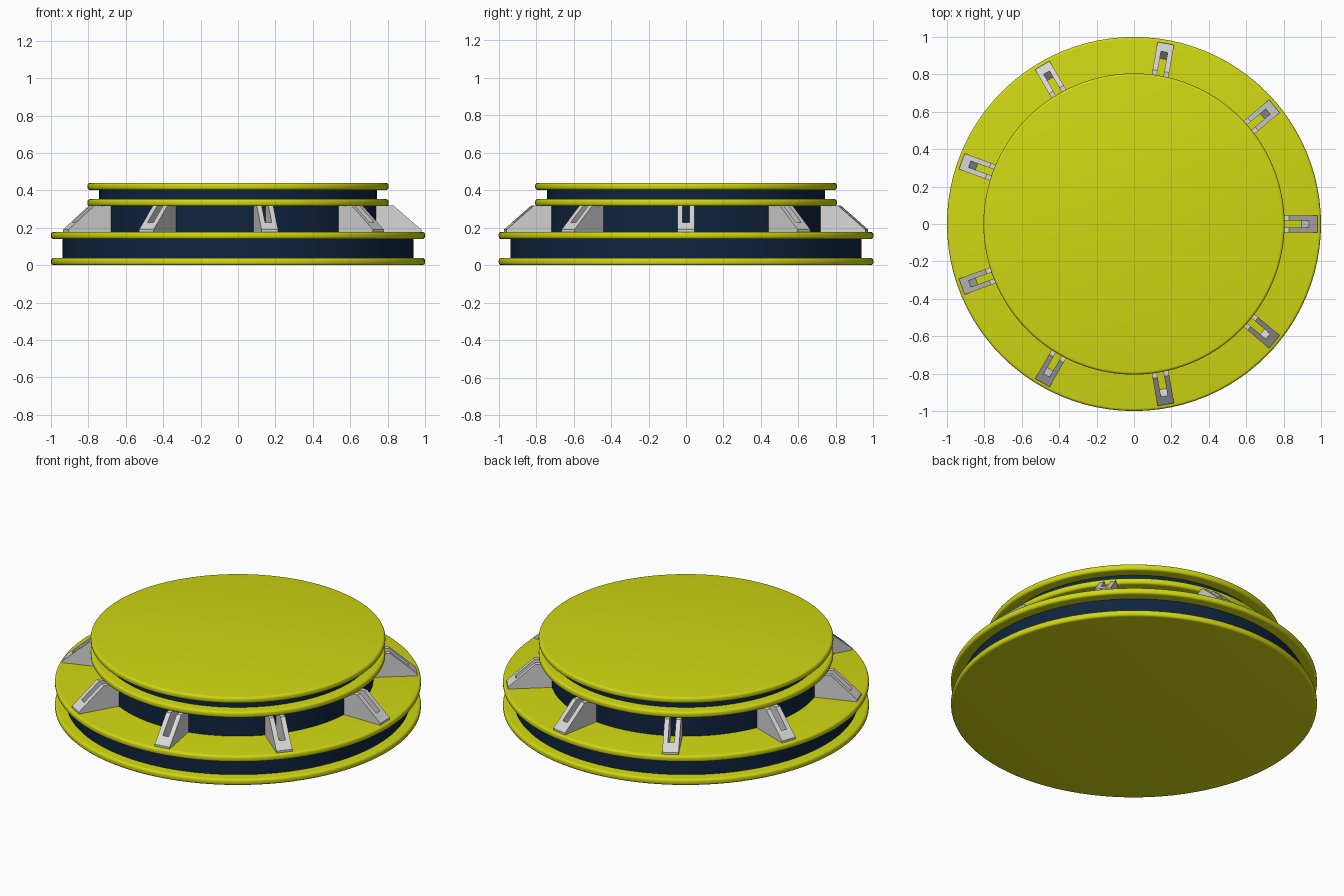
import bpy, bmesh, math
from mathutils import Matrix

cube = bpy.data.objects.get("Cube")
if cube:
    bpy.data.objects.remove(cube, do_unlink=True)


def material(name, rgb):
    m = bpy.data.materials.new(name)
    m.use_nodes = True
    m.diffuse_color = (*rgb, 1)
    m.node_tree.nodes["Principled BSDF"].inputs["Base Color"].default_value = (*rgb, 1)
    return m


yellow = material("acid yellow", (0.63, 0.68, 0.006))
navy = material("dark navy", (0.005, 0.018, 0.05))
grey = material("light grey", (0.68, 0.68, 0.68))


def drum(name, radius, z0, z1, mat, rounding=0):
    """Upright cylinder between two heights, with an optional rounded rim."""
    bpy.ops.mesh.primitive_cylinder_add(vertices=96, radius=radius, depth=z1 - z0,
                                        location=(0, 0, (z0 + z1) / 2))
    ob = bpy.context.object
    ob.name = name
    ob.data.materials.append(mat)
    if rounding:
        bevel = ob.modifiers.new("rounded rim", "BEVEL")
        bevel.width = rounding
        bevel.segments = 4
        bevel.limit_method = "ANGLE"
        bpy.ops.object.modifier_apply(modifier=bevel.name)
    bpy.ops.object.shade_smooth_by_angle(angle=math.radians(35))


# Round plates with soft rims
drum("bottom_plate", 1.0, 0, 0.038, yellow, 0.014)
drum("lower_plate", 1.0, 0.14, 0.178, yellow, 0.014)
drum("upper_plate", 0.805, 0.315, 0.353, yellow, 0.014)
drum("top_plate", 0.805, 0.402, 0.44, yellow, 0.014)

# Recessed dark drums between the plates
drum("lower_core", 0.938, 0.03, 0.15, navy)
drum("middle_core", 0.74, 0.17, 0.325, navy)
drum("upper_core", 0.743, 0.345, 0.41, navy)


def prism(bm, profile, y0, y1):
    """Extrude a radius/height profile sideways from y0 to y1."""
    face = bm.faces.new([bm.verts.new((r, y0, z)) for r, z in profile])
    new = bmesh.ops.extrude_face_region(bm, geom=[face])["geom"]
    verts = [v for v in new if isinstance(v, bmesh.types.BMVert)]
    bmesh.ops.translate(bm, verts=verts, vec=(0, y1 - y0, 0))


# Buttress: two sloping cheeks joined by a toe block, leaving an open slot
half, slot = 0.045, 0.018
cheek = [(0.72, 0.17), (0.98, 0.17), (0.98, 0.19), (0.83, 0.32), (0.72, 0.32)]
toe = [(0.89, 0.17), (0.98, 0.17), (0.98, 0.19), (0.935, 0.229)]
bm = bmesh.new()
prism(bm, cheek, -half, -slot)
prism(bm, cheek, slot, half)
prism(bm, toe, -slot, slot)
bmesh.ops.recalc_face_normals(bm, faces=bm.faces)
buttress = bpy.data.meshes.new("buttress")
bm.to_mesh(buttress)
bm.free()
buttress.materials.append(grey)

# Ring of nine buttresses
count = 9
for i in range(count):
    ob = bpy.data.objects.new(f"buttress_{i + 1}", buttress)
    ob.matrix_world = Matrix.Rotation(math.tau * i / count, 4, "Z")
    bpy.context.collection.objects.link(ob)
